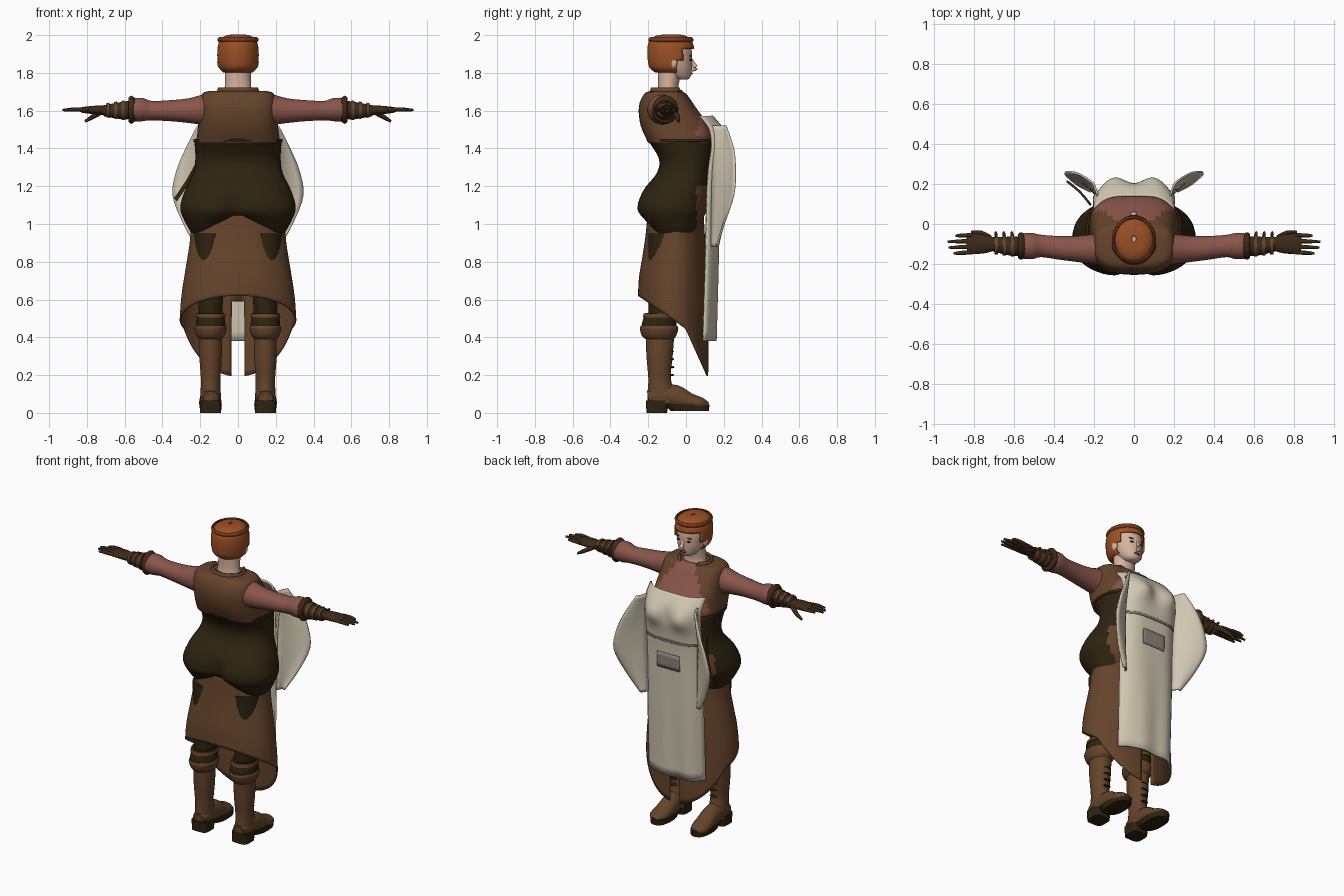
import bpy, bmesh, math
from mathutils import Vector

if "Cube" in bpy.data.objects:
    bpy.data.objects.remove(bpy.data.objects["Cube"])


def material(name, *rgb):
    m = bpy.data.materials.new(name)
    m.use_nodes = True
    m.diffuse_color = (*rgb, 1)
    m.node_tree.nodes["Principled BSDF"].inputs["Base Color"].default_value = (*rgb, 1)
    return m


BROWN = material("brown leather", .13, .058, .024)
DARK = material("dark corset", .026, .017, .005)
GLOVE = material("glove leather", .045, .023, .009)
LINEN = material("apron linen", .63, .57, .44)
GREY = material("pocket grey", .27, .235, .2)
HAIR = material("ginger hair", .33, .08, .018)
BAND = material("hair band", .2, .045, .012)
CLOTH = material("rose cloth", .25, .092, .068)
SKIN = material("skin", .67, .45, .34)
INK = material("dark eye", .015, .01, .008)


def finish(name, bm, mats, rule=None, mirror=False, thick=0):
    """Turn a bmesh into a smooth shaded object."""
    bmesh.ops.recalc_face_normals(bm, faces=bm.faces)
    if rule:
        for f in bm.faces:
            f.material_index = rule(f.calc_center_median())
    me = bpy.data.meshes.new(name)
    bm.to_mesh(me)
    bm.free()
    for m in mats:
        me.materials.append(m)
    me.shade_smooth()
    me.set_sharp_from_angle(angle=math.radians(45))
    ob = bpy.data.objects.new(name, me)
    bpy.context.scene.collection.objects.link(ob)
    if thick:
        s = ob.modifiers.new("thickness", "SOLIDIFY")
        s.thickness, s.offset = thick, 0
    if mirror:
        ob.modifiers.new("mirror", "MIRROR")
    return ob


def skin_rows(name, rows, mats, wrap=True, caps=True, keep=None, **kw):
    """Bridge rows of points with quads."""
    bm = bmesh.new()
    vs = [[bm.verts.new(p) for p in row] for row in rows]
    n = len(rows[0])
    for a, b in zip(vs, vs[1:]):
        for i in range(n if wrap else n - 1):
            j = (i + 1) % n
            quad = (a[i], a[j], b[j], b[i])
            if not keep or keep(sum((v.co for v in quad), Vector()) / 4):
                bm.faces.new(quad)
    if wrap and caps:
        bm.faces.new(vs[0])
        bm.faces.new(vs[-1])
    bmesh.ops.delete(bm, geom=[v for v in bm.verts if not v.link_faces], context="VERTS")
    return finish(name, bm, mats, **kw)


def smooth(keys, steps):
    """Catmull-Rom samples through tuples of numbers."""
    out = []
    for k in range(len(keys) - 1):
        a, b, c, d = (keys[min(max(k + o, 0), len(keys) - 1)] for o in (-1, 0, 1, 2))
        for s in range(steps):
            t = s / steps
            out.append([q + t * (r - p) / 2 + t * t * (p - 2.5 * q + 2 * r - s_ / 2)
                        + t ** 3 * (1.5 * (q - r) + (s_ - p) / 2)
                        for p, q, r, s_ in zip(a, b, c, d)])
    return out + [list(keys[-1])]


def oval(n, power):
    for i in range(n):
        a = math.tau * (i + .5) / n
        yield [math.copysign(abs(w) ** (2 / power), w) for w in (math.cos(a), math.sin(a))]


def loft(name, rings, mats, power=2, cx=0, n=40, steps=4, tweak=None, **kw):
    """Upright body from rings of height, half width, back and front."""
    rows = []
    for z, rx, back, front in smooth(rings, steps):
        row = [Vector((cx + rx * c, (back + front) / 2 + (front - back) / 2 * s, z))
               for c, s in oval(n, power)]
        rows.append([tweak(p) for p in row] if tweak else row)
    return skin_rows(name, rows, mats, **kw)


def tube(name, pts, mats, n=16, steps=3, **kw):
    """Limb through points of x, y, z, half width and half height."""
    pts = smooth(pts, steps)
    rows = []
    for i, p in enumerate(pts):
        way = Vector(pts[min(i + 1, len(pts) - 1)][:3]) - Vector(pts[max(i - 1, 0)][:3])
        q = way.to_track_quat("X", "Z")
        rows.append([Vector(p[:3]) + q @ Vector((0, p[3] * c, p[4] * s)) for c, s in oval(n, 2)])
    return skin_rows(name, rows, mats, **kw)


def ball(name, at, size, mat, **kw):
    bm = bmesh.new()
    bmesh.ops.create_uvsphere(bm, u_segments=16, v_segments=10, radius=1)
    for v in bm.verts:
        v.co = Vector(at) + v.co * Vector(size)
    return finish(name, bm, [mat], **kw)


# Tunic top with a rose shirt in the open neckline
loft("tunic_top", [(1.705, .14, -.18, -.04), (1.69, .19, -.22, 0), (1.62, .205, -.25, .05),
                   (1.52, .212, -.24, .12), (1.43, .222, -.2, .15)], [BROWN, CLOTH], power=3,
     rule=lambda c: int(c.z > 1.48 and c.y > -.03 and abs(c.x) < .04 + (1.75 - c.z) * .6))
loft("collar", [(1.66, .12, -.2, .01), (1.72, .1, -.18, -.02)], [BROWN], caps=False, thick=.012,
     keep=lambda c: c.y < -.04 or abs(c.x) > .06)


# Corset with a rounded seat and a scalloped lower edge
def seat(p):
    if p.y < -.05:
        p.y += .045 * math.exp(-(p.x / .06) ** 2 - ((p.z - 1.07) / .09) ** 2)
    p.z += max(0, 1.07 - p.z) * .75 * max(0, 1 - abs(p.x) / .2)
    return p


loft("corset", [(1.445, .232, -.205, .155), (1.35, .226, -.145, .147), (1.27, .237, -.155, .137),
                (1.18, .28, -.23, .13), (1.09, .306, -.265, .12), (1.02, .285, -.24, .1),
                (.93, .235, -.17, .07)], [DARK, BROWN], power=2.4, n=64, tweak=seat,
     rule=lambda c: int(c.z < 1.2 and c.y > .055))
loft("corset_edge", [(1.435, .233, -.2, .157), (1.45, .233, -.208, .157)], [GLOVE],
     power=2.4, caps=False, thick=.008)


# Long skirt, short behind and falling to two points in front
def hem(p):
    y = p.y
    low = .62 - (y + .25) * .7 if y < 0 else .445 - 2.2 * y
    p.z = 1.05 - (1.05 - p.z) / .85 * (1.05 - low)
    return p


loft("skirt", [(1.05, .245, -.2, .09), (.85, .25, -.21, .1), (.65, .27, -.225, .11),
               (.4, .295, -.245, .115), (.2, .305, -.25, .115)], [BROWN], n=80, tweak=hem,
     caps=False, thick=.008, keep=lambda c: not (c.y > 0 and abs(c.x) < .035 and c.z < .62))

# Apron panel, softly shaped over the chest
drop = smooth([(1.57, .14), (1.5, .195), (1.43, .215), (1.33, .19), (1.2, .178),
               (1, .172), (.75, .165), (.38, .152)], 5)


def panel_y(x, z, base):
    u = x / .2
    chest = .016 * math.exp(-((z - 1.44) / .06) ** 2) * (math.cos(u * math.tau) * -1)
    fold = .008 * math.sin(u * 7) * max(0, 1.1 - z)
    return base - .065 * u ** 4 + chest + fold


across = [i / 12 * .2 for i in range(-12, 13)]
skin_rows("apron_panel", [[(x, panel_y(x, z, b), z) for x in across] for z, b in drop],
          [LINEN], wrap=False, thick=.01)


# Pocket and stitched strip follow the panel
def patch(name, half, low, high):
    rows = []
    for k in range(5):
        z = low + (high - low) * k / 4
        b = next(p[1] + (q[1] - p[1]) * (p[0] - z) / (p[0] - q[0])
                 for p, q in zip(drop, drop[1:]) if q[0] <= z)
        rows.append([(half * i / 8, panel_y(half * i / 8, z, b) + .007, z) for i in range(-8, 9)])
    skin_rows(name, rows, [GREY], wrap=False, thick=.006)


patch("apron_pocket", .08, 1.09, 1.19)
patch("apron_strip", .18, 1.27, 1.285)

# Apron wings flaring out beside the body
wing = smooth([(1.52, .215, .21), (1.4, .275, .25), (1.28, .325, .26), (1.15, .345, .25),
               (1, .29, .2), (.88, .22, .16)], 4)
rows = []
for z, xo, yo in wing:
    rows.append([(.18 + (xo - .18) * t, .135 + (yo - .135) * t + .02 * math.sin(t * math.pi), z)
                 for t in (i / 6 for i in range(7))])
skin_rows("apron_wings", rows, [LINEN], wrap=False, thick=.01, mirror=True)
tube("apron_strap", [(-.22, .1, 1.31, .006, .012), (-.27, .16, 1.22, .006, .012),
                     (-.33, .21, 1.13, .006, .012)], [GLOVE])

# Neck, head and features
loft("neck", [(1.65, .1, -.18, 0), (1.71, .072, -.15, -.04), (1.82, .068, -.15, -.02)], [SKIN])
loft("head", [(1.765, .03, -.05, .01), (1.78, .052, -.09, .024), (1.82, .076, -.14, .032),
              (1.87, .09, -.18, .033), (1.92, .092, -.185, .03), (1.96, .08, -.17, .01),
              (1.985, .04, -.12, -.03)], [SKIN])
loft("hair", [(1.805, .075, -.16, .02), (1.83, .097, -.19, .037), (1.88, .106, -.2, .042),
              (1.94, .103, -.2, .038), (1.975, .09, -.185, .02), (1.995, .06, -.15, -.01),
              (2, .01, -.09, -.06)], [HAIR],
     keep=lambda c: c.z > 1.93 or c.y < -.055 or (c.z > 1.86 and c.y < -.01), caps=False, thick=.008)
loft("hair_band", [(1.965, .098, -.188, .03), (1.975, .106, -.196, .036), (1.987, .098, -.188, .028)],
     [BAND], caps=False, thick=.008)
tube("nose", [(0, .028, 1.875, .008, .006), (0, .04, 1.845, .011, .012), (0, .052, 1.825, .016, .012),
              (0, .03, 1.812, .012, .006)], [SKIN])
ball("mouth", (0, .029, 1.797), (.022, .007, .006), CLOTH)
ball("eyes", (.036, .024, 1.868), (.014, .006, .006), INK, mirror=True)
ball("eyebrows", (.038, .023, 1.89), (.02, .006, .004), BAND, mirror=True)
ball("ears", (.095, -.065, 1.855), (.015, .02, .032), SKIN, mirror=True)

# Sleeves, cuffs and bracers
tube("sleeves", [(.17, -.125, 1.605, .08, .085), (.26, -.125, 1.6, .068, .066),
                 (.36, -.12, 1.6, .06, .056), (.46, -.11, 1.6, .056, .052),
                 (.51, -.11, 1.605, .066, .063), (.55, -.11, 1.605, .064, .062)], [CLOTH],
     n=24, mirror=True)
tube("cuffs", [(.54, -.11, 1.605, .058, .058), (.565, -.11, 1.605, .07, .076),
               (.58, -.11, 1.605, .06, .065)], [GLOVE], mirror=True)
tube("bracers", [(.56, -.11, 1.605, .05, .05), (.62, -.11, 1.6, .048, .046),
                 (.71, -.1, 1.6, .035, .03)], [GLOVE], mirror=True)
for i, x in enumerate((.6, .64, .68)):
    tube(f"bracer_strap_{i}", [(x, -.108, 1.602, .056 - i * .005, .053 - i * .006),
                               (x + .016, -.108, 1.602, .054 - i * .005, .051 - i * .006)],
         [BROWN], mirror=True)
    ball(f"bracer_buckle_{i}", (x + .01, -.052, 1.61), (.008, .016, .01), GLOVE, mirror=True)

# Gloves: palm, four fingers and a thumb
tube("palms", [(.69, -.1, 1.6, .03, .026), (.75, -.1, 1.603, .048, .024),
               (.82, -.098, 1.604, .052, .016), (.835, -.098, 1.604, .046, .011)], [GLOVE], mirror=True)
for i, tip in enumerate((.9, .925, .93, .89)):
    y = -.14 + i * .028
    tube(f"finger_{i}", [(.8, y, 1.605, .011, .011), (.86, y * 1.03, 1.607, .011, .011),
                         (tip, y * 1.05, 1.603, .006, .006)], [GLOVE], n=10, mirror=True)
tube("thumbs", [(.72, -.07, 1.595, .016, .014), (.765, -.045, 1.57, .013, .013),
                (.81, -.04, 1.543, .007, .007)], [GLOVE], n=10, mirror=True)

# Legs, knee cuffs and boots
leg = {"cx": .145, "mirror": True, "n": 24}
loft("trousers", [(.95, .09, -.2, 0), (.6, .066, -.2, -.05), (.42, .06, -.2, -.06)], [DARK], **leg)
loft("knee_pads", [(.53, .07, -.215, -.05), (.47, .079, -.235, -.05), (.43, .075, -.23, -.05)],
     [DARK], **leg)
loft("boot_cuffs", [(.46, .08, -.24, -.045), (.445, .085, -.245, -.04), (.41, .075, -.235, -.05),
                    (.39, .06, -.215, -.065)], [BROWN], **leg)
loft("knee_bands", [(.525, .078, -.225, -.045), (.505, .08, -.23, -.043)], [BROWN], **leg)
loft("boot_shafts", [(.43, .06, -.215, -.06), (.3, .06, -.21, -.07), (.18, .052, -.2, -.08),
                     (.1, .054, -.205, -.05), (.05, .054, -.205, -.04)], [BROWN], **leg)
tube("boot_feet", [(.145, -.2, .08, .04, .035), (.145, -.14, .09, .055, .055),
                   (.145, -.06, .085, .054, .065), (.147, .02, .06, .058, .045),
                   (.15, .08, .048, .054, .034), (.15, .118, .04, .022, .016)], [BROWN], mirror=True)
loft("boot_soles", [(.01, .056, -.08, .122), (.045, .06, -.12, .125)], [DARK], power=2.5, **leg)
loft("boot_heels", [(0, .056, -.21, -.1), (.065, .057, -.212, -.09)], [DARK], power=4, **leg)
for i in range(5):
    ball(f"boot_lace_{i}", (.145, -.074 + abs(i - 1) * -.001, .2 + i * .042), (.026, .012, .006),
         DARK, mirror=True)
